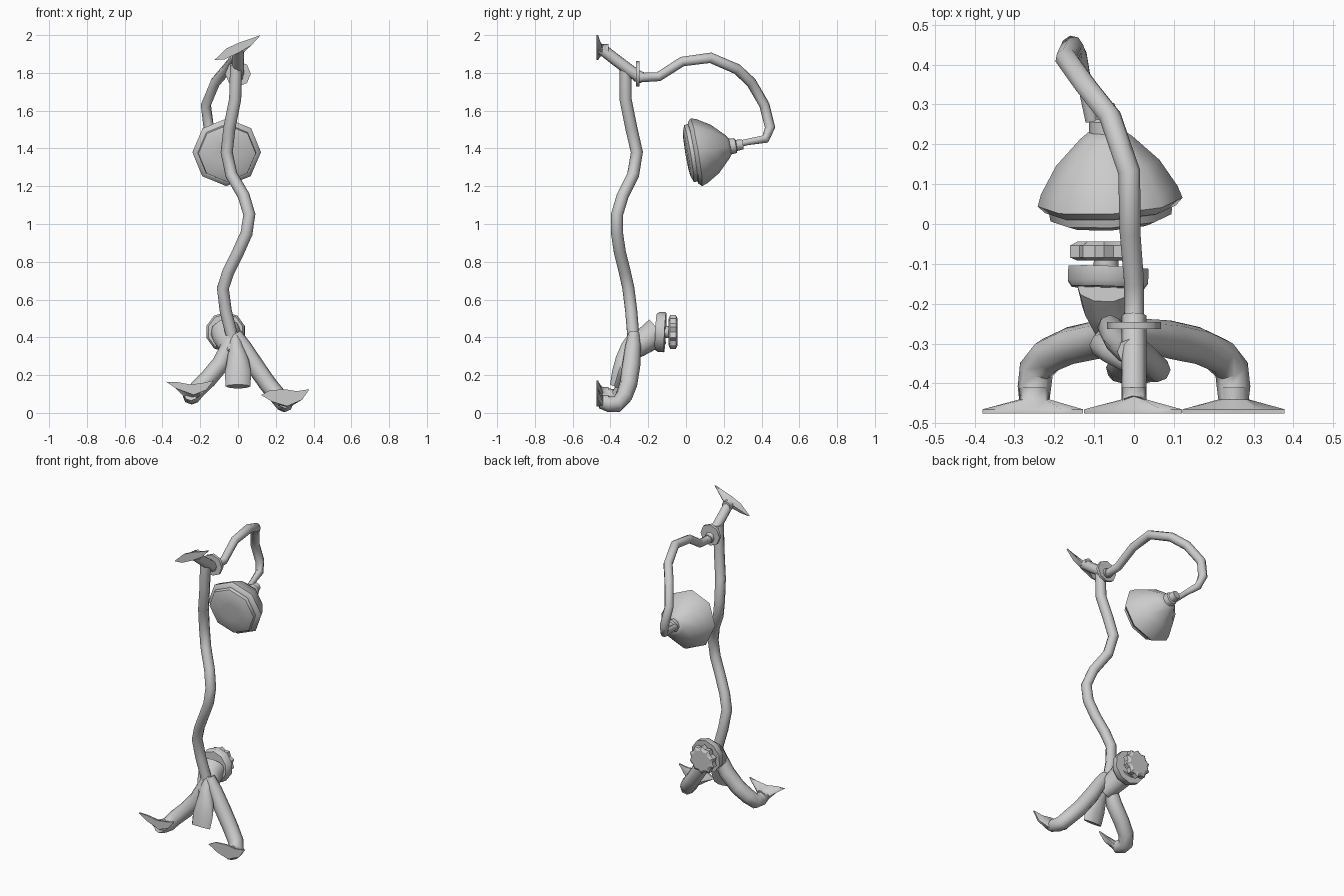
import bpy, bmesh
from math import pi, cos, sin, radians
from mathutils import Vector

if "Cube" in bpy.data.objects:
    bpy.data.objects.remove(bpy.data.objects["Cube"])


def loft(name, rings, angle=50):
    """Skin a list of equal-length point rings into a closed smooth solid."""
    bm = bmesh.new()
    vs = [[bm.verts.new(p) for p in r] for r in rings]
    n = len(vs[0])
    for a, b in zip(vs, vs[1:]):
        for i in range(n):
            j = (i + 1) % n
            bm.faces.new((a[i], a[j], b[j], b[i]))
    bm.faces.new(vs[0])
    bm.faces.new(vs[-1])
    bmesh.ops.recalc_face_normals(bm, faces=bm.faces)
    me = bpy.data.meshes.new(name)
    bm.to_mesh(me)
    bm.free()
    ob = bpy.data.objects.new(name, me)
    bpy.context.collection.objects.link(ob)
    bpy.ops.object.select_all(action='DESELECT')
    ob.select_set(True)
    bpy.context.view_layer.objects.active = ob
    bpy.ops.object.shade_smooth_by_angle(angle=radians(angle))
    return ob


def tube(name, pts, radii, sides=8):
    """Sweep a round section along a path, radius per point."""
    pts = [Vector(p) for p in pts]
    if not isinstance(radii, (list, tuple)):
        radii = [radii] * len(pts)
    rings, side = [], None
    for i, p in enumerate(pts):
        t = (pts[min(i + 1, len(pts) - 1)] - pts[max(i - 1, 0)]).normalized()
        side = side or t.orthogonal()
        side = (side - t * side.dot(t)).normalized()
        up = t.cross(side)
        rings.append([p + radii[i] * (side * cos(2 * pi * k / sides) + up * sin(2 * pi * k / sides))
                      for k in range(sides)])
    return loft(name, rings)


def turned(name, origin, axis, profile, sides=8, lobe=1.0, angle=50):
    """Turn (distance, radius) pairs about an axis; lobe shrinks every other corner."""
    o, t = Vector(origin), Vector(axis).normalized()
    u = Vector((0, 0, 1))
    u = (u - t * u.dot(t)).normalized()
    w = t.cross(u)
    rings = []
    for d, r in profile:
        ring = []
        for k in range(sides):
            a, q = 2 * pi * k / sides, r * (lobe if k % 2 else 1)
            ring.append(o + t * d + q * (u * cos(a) + w * sin(a)))
        rings.append(ring)
    return loft(name, rings, angle)


def wall_flange(name, outline, neck, r):
    """Flare from a squashed outline on the wall plane to a round pipe."""
    wall = [(x, -0.475, z) for x, z in outline]
    lip = [(x, -0.465, z) for x, z in outline]
    ends = []
    for y in (neck[1], neck[1] + 0.03):
        ends.append([(neck[0] + r * cos(pi - k * pi / 4), y, neck[2] + r * sin(pi - k * pi / 4))
                     for k in range(8)])
    return loft(name, [wall, lip] + ends)


# wavy riser pipe
tube("riser_pipe", [(-.01, -.32, 1.84), (-.015, -.32, 1.66), (-.045, -.29, 1.51), (-.06, -.26, 1.38),
                    (-.035, -.28, 1.26), (.03, -.335, 1.15), (.06, -.365, 1.05), (.045, -.365, .95),
                    (0, -.35, .85), (-.05, -.325, .75), (-.08, -.305, .66), (-.065, -.29, .54),
                    (-.035, -.28, .42), (-.02, -.28, .34)], .032)

# top wall arm and flexible hose
tube("top_arm", [(0, -.45, 1.93), (0, -.38, 1.875), (0, -.3, 1.815), (0, -.25, 1.78), (0, -.23, 1.775)], .031)
tube("hose", [(0, -.27, 1.785), (0, -.24, 1.775), (0, -.145, 1.78), (-.01, -.02, 1.86), (-.012, .13, 1.88),
              (-.06, .27, 1.82), (-.12, .345, 1.75), (-.17, .415, 1.63), (-.155, .445, 1.51),
              (-.14, .42, 1.45), (-.12, .33, 1.435), (-.105, .26, 1.42)],
     [.03, .025, .025, .026, .028, .028, .028, .028, .028, .024, .018, .018])
turned("hose_collar", (0, -.255, 1.795), (0, 1, 0), [(-.009, .068), (.009, .068)])

# shower head with stepped octagonal rim and domed face
axis = (-.06, 1, .17)
turned("shower_head", (-.06, .055, 1.38), axis,
       [(-.055, .06), (-.052, .12), (-.04, .152), (-.02, .155), (-.018, .165), (0, .182), (.03, .172),
        (.10, .13), (.165, .065), (.18, .045)])
turned("head_connector", (-.06, .055, 1.38), axis, [(.17, .043), (.21, .04), (.215, .03), (.25, .026)])

# pipes curling from body back to the wall, with flanges
for s, label, dz in ((-1, "left", .04), (1, "right", 0)):
    tube(label + "_supply_pipe",
         [(s * .25, -.45, .06 + dz), (s * .25, -.41, .047 + dz), (s * .245, -.365, .046 + dz),
          (s * .215, -.33, .085 + dz), (s * .16, -.305, .15 + dz * .7), (s * .09, -.29, .25 + dz * .3),
          (s * .04 - .01, -.28, .35), (s * .01 - .02, -.275, .42)],
         [.037, .042, .044, .046, .047, .048, .042, .03])
wall_flange("left_wall_flange", [(-.38, .165), (-.32, .163), (-.25, .15), (-.18, .16), (-.128, .172),
                                 (-.17, .12), (-.235, .095), (-.33, .13)], (-.25, -.44, .10), .037)
wall_flange("right_wall_flange", [(.122, .095), (.17, .12), (.25, .125), (.31, .115), (.378, .125),
                                  (.34, .07), (.26, .035), (.18, .06)], (.25, -.44, .058), .037)
wall_flange("top_wall_flange", [(-.125, 1.868), (-.06, 1.93), (.01, 1.962), (.07, 1.982), (.12, 2.0),
                                (.07, 1.945), (0, 1.905), (-.07, 1.872)], (0, -.44, 1.922), .03)

# flattened tub spout
rings = []
for x, y, z, hw, ht in ((-.02, -.27, .42, .025, .03), (-.01, -.305, .35, .038, .042),
                        (0, -.335, .28, .058, .042), (0, -.36, .21, .07, .036), (0, -.38, .14, .065, .026)):
    c = Vector((x, y, z))
    rings.append([c + Vector((hw * cos(k * pi / 5), 0, 0)) + Vector((0, .9, -.4)) * ht * sin(k * pi / 5)
                  for k in range(10)])
loft("tub_spout", rings)

# valve neck, plate, stem and lobed knob
tube("valve_neck", [(-.015, -.3, .32), (-.04, -.25, .36), (-.06, -.2, .395), (-.065, -.15, .43)],
     [.05, .065, .072, .08], 10)
turned("valve_plate", (-.065, -.135, .428), (.04, 1, -.05), [(-.025, .095), (-.01, .106), (.025, .106)], 10)
turned("valve_stem", (-.07, -.12, .428), (0, 1, 0), [(0, .032), (.05, .03)])
turned("valve_knob", (-.075, -.092, .428), (0, 1, 0), [(0, .07), (.008, .09), (.038, .09), (.048, .07)],
       20, .84, 30)
